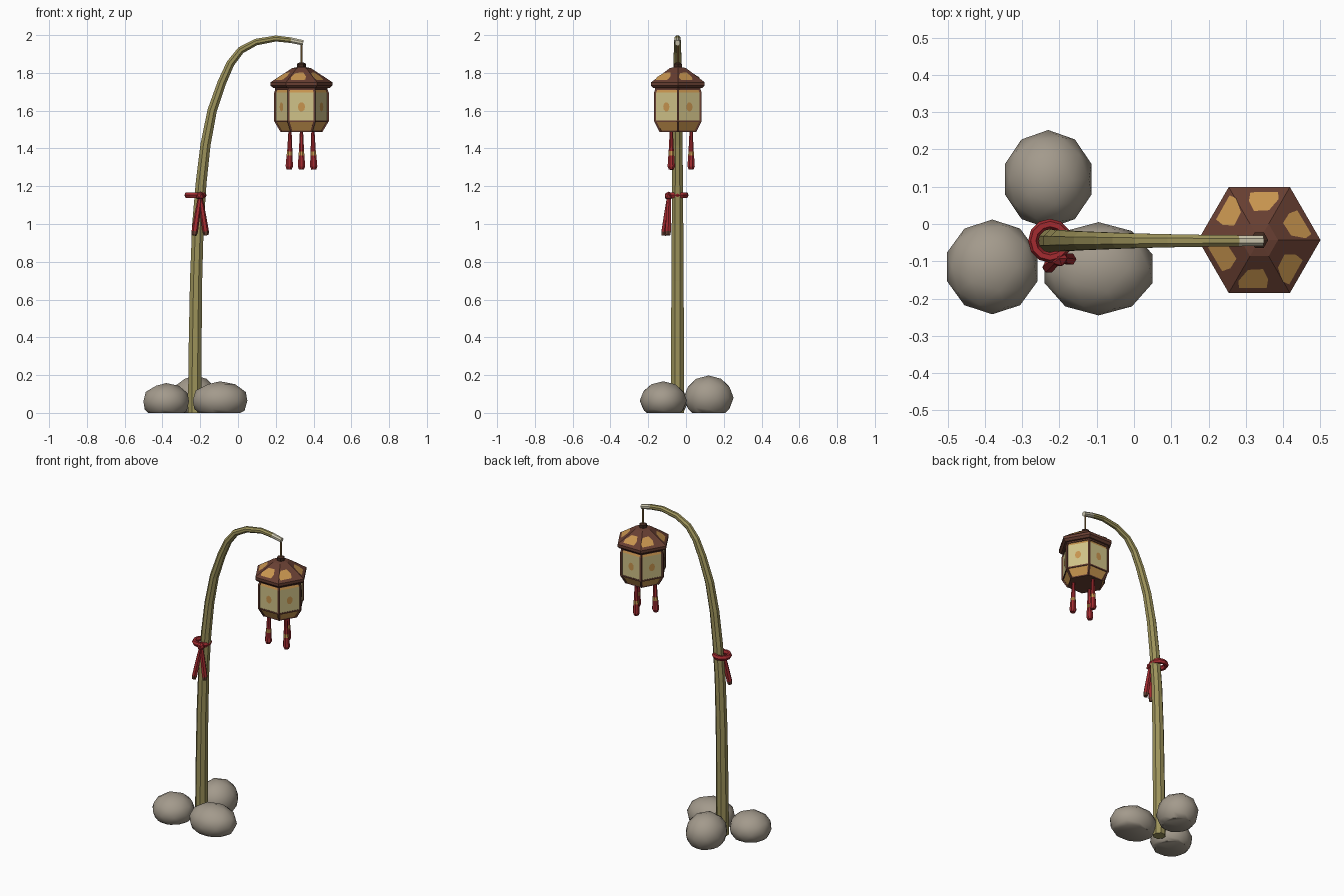
import bpy, bmesh, math
from mathutils import Vector

cube = bpy.data.objects.get("Cube")
if cube:
    bpy.data.objects.remove(cube, do_unlink=True)


def material(name, code):
    rgb = [int(code[i:i + 2], 16) / 255 for i in (0, 2, 4)]
    col = [c / 12.92 if c < .04 else ((c + .055) / 1.055) ** 2.4 for c in rgb] + [1]
    m = bpy.data.materials.new(name)
    m.use_nodes = True
    m.diffuse_color = col
    m.node_tree.nodes["Principled BSDF"].inputs["Base Color"].default_value = col
    return m


BAMBOO = material("bamboo olive", "9C925A")
TIP = material("pale bamboo tip", "CFC9B0")
STONE = material("stone grey", "A39A8C")
WOOD = material("brown wood", "683F32")
DARK = material("dark wood", "40291F")
GOLD = material("worn gold", "C8954F")
PAPER = material("cream paper", "D0C288")
RED = material("red cloth", "A32B30")
CORD = material("tan cord", "9A7843")


def finish(name, bm, mats, smooth=False):
    bmesh.ops.recalc_face_normals(bm, faces=bm.faces[:])
    me = bpy.data.meshes.new(name)
    bm.to_mesh(me)
    bm.free()
    for m in mats:
        me.materials.append(m)
    ob = bpy.data.objects.new(name, me)
    bpy.context.collection.objects.link(ob)
    if smooth:
        bpy.ops.object.select_all(action='DESELECT')
        ob.select_set(True)
        bpy.context.view_layer.objects.active = ob
        bpy.ops.object.shade_smooth_by_angle(angle=math.radians(40))
    return ob


def skin(bm, rings, index=lambda i: 0, cap_index=(0, 0)):
    """Join rings of points into a capped tube; index(i) colours segment i."""
    vs = [[bm.verts.new(p) for p in r] for r in rings]
    n = len(vs[0])
    for i in range(len(vs) - 1):
        for k in range(n):
            f = bm.faces.new((vs[i][k], vs[i][(k + 1) % n],
                              vs[i + 1][(k + 1) % n], vs[i + 1][k]))
            f.material_index = index(i)
    for ring, mi in ((vs[0], cap_index[0]), (vs[-1], cap_index[1])):
        bm.faces.new(ring).material_index = mi


def tube(name, path, radii, mats, sides=8, index=lambda i: 0, cap_index=(0, 0)):
    pts = [Vector(p) for p in path]
    rings = []
    for i, p in enumerate(pts):
        d = (pts[min(i + 1, len(pts) - 1)] - pts[max(i - 1, 0)]).normalized()
        side = Vector((0, 1, 0))
        side = (side - d * side.dot(d)).normalized()
        other = side.cross(d)
        angles = [math.tau * (k + .5) / sides for k in range(sides)]
        rings.append([p + (side * math.cos(a) + other * math.sin(a)) * radii[i]
                      for a in angles])
    bm = bmesh.new()
    skin(bm, rings, index, cap_index)
    return finish(name, bm, mats)


CX, CY = .336, -.043


def hex_loft(name, profile, mats, index=lambda i: 0, cap_index=(0, 0)):
    """Six-sided stack of (radius, height) rings on the lantern axis."""
    rings = [[(CX + r * math.cos(math.pi * k / 3), CY + r * math.sin(math.pi * k / 3), z)
              for k in range(6)] for r, z in profile]
    bm = bmesh.new()
    skin(bm, rings, index, cap_index)
    return finish(name, bm, mats)


def face_plates(name, outline, mat, shift=0):
    """One plate per lantern side; outline is (outward, sideways, height)."""
    bm = bmesh.new()
    for k in range(6):
        a = math.radians(30 + 60 * k)
        n, t = Vector((math.cos(a), math.sin(a), 0)), Vector((-math.sin(a), math.cos(a), 0))
        s = shift * math.sin(k * 2.3)
        bm.faces.new([bm.verts.new(Vector((CX, CY, z)) + n * o + t * (w + s))
                      for o, w, z in outline])
    return finish(name, bm, [mat])


# Curved pole with pale tip
pole = [(-.23, 0), (-.227, .35), (-.222, .7), (-.212, 1), (-.195, 1.22), (-.172, 1.42),
        (-.137, 1.6), (-.085, 1.75), (-.04, 1.85), (.015, 1.92), (.095, 1.963),
        (.2, 1.982), (.28, 1.973), (.345, 1.959)]
pole_r = [.038, .037, .035, .033, .031, .029, .027, .025, .023, .021, .019, .017, .016, .015]
tube("pole", [(x, -.045, z) for x, z in pole], pole_r, [BAMBOO, TIP],
     index=lambda i: int(i > 11), cap_index=(0, 1))

# Base rocks, flattened where they meet the ground
rocks = {"rock_right": (-.38, -.115, .06, .127, .127, .098),
         "rock_left": (-.095, -.12, .065, .152, .125, .102),
         "rock_back": (-.23, .12, .08, .122, .132, .118)}
for name, (x, y, z, rx, ry, rz) in rocks.items():
    bm = bmesh.new()
    bmesh.ops.create_icosphere(bm, subdivisions=2, radius=1)
    for v in bm.verts:
        v.co = (x + v.co.x * rx, y + v.co.y * ry, z + v.co.z * rz)
    cut = bmesh.ops.bisect_plane(bm, geom=bm.verts[:] + bm.edges[:] + bm.faces[:],
                                 plane_co=(0, 0, 0), plane_no=(0, 0, -1), clear_outer=True)
    rim = [e for e in cut["geom_cut"] if isinstance(e, bmesh.types.BMEdge)]
    bmesh.ops.contextual_create(bm, geom=rim)
    finish(name, bm, [STONE], smooth=True)

# Lantern paper body
body = [(.106, 1.49), (.139, 1.545), (.139, 1.695), (.125, 1.73)]
hex_loft("lantern_body", body, [PAPER, GOLD, DARK],
         index=lambda i: int(i != 1), cap_index=(2, 2))

# Lantern frame posts and rails
for k in range(6):
    a = math.pi * k / 3
    path = [(CX + r * math.cos(a), CY + r * math.sin(a), z) for r, z in body]
    tube("lantern_post", path, [.008] * 4, [WOOD], sides=4)
for r, z in ((.109, 1.487), (.142, 1.54), (.139, 1.71)):
    hex_loft("lantern_rail", [(r, z), (r, z + .009)], [WOOD])

# Painted ovals on the panels
face_plates("panel_oval", [(.1225, .019 * math.cos(math.tau * i / 10),
                            1.62 + .025 * math.sin(math.tau * i / 10))
                           for i in range(10)], GOLD)

# Roof, finial and hanging cord
hex_loft("lantern_roof", [(.15, 1.72), (.164, 1.733), (.164, 1.75), (.155, 1.756),
                          (.05, 1.825), (.026, 1.83)], [WOOD])
hex_loft("roof_finial", [(.024, 1.82), (.024, 1.848), (.012, 1.855)], [DARK])
tube("hanging_cord", [(CX, CY, 1.85), (CX, CY, 1.955)], [.006, .006], [CORD], sides=6)

# Worn gold patches on the roof slopes
patch = [(.08, -.032), (.078, .008), (.105, .022), (.128, .018), (.129, -.056), (.11, -.058)]
face_plates("roof_patch", [(n, t, 1.759 + (.155 - n / .866) * .657) for n, t in patch],
            GOLD, shift=.008)

# Three tassels with gold bands
for k in range(3):
    a = math.radians(90 + 120 * k)
    x, y = CX + .07 * math.cos(a), CY + .07 * math.sin(a)
    lean = .006 * math.cos(a)
    heights = [1.495, 1.385, 1.362, 1.305, 1.288]
    tube("tassel", [(x + lean * i / 4, y, z) for i, z in enumerate(heights)],
         [.009, .015, .017, .021, .014], [RED, GOLD], index=lambda i: int(i == 1))

# Ribbon ring around the pole
bm = bmesh.new()
ring = []
for i in range(12):
    a = math.tau * i / 12
    ring.append([bm.verts.new((-.233 + (.045 + .014 * math.cos(b)) * math.cos(a) + .008,
                               -.045 + (.045 + .014 * math.cos(b)) * math.sin(a),
                               1.153 + .017 * math.sin(b)))
                 for b in [math.tau * j / 6 for j in range(6)]])
for i in range(12):
    for j in range(6):
        m, n = (i + 1) % 12, (j + 1) % 6
        bm.faces.new((ring[i][j], ring[m][j], ring[m][n], ring[i][n]))
finish("ribbon_ring", bm, [RED])

# Ribbon knot and tails
bm = bmesh.new()
bmesh.ops.create_icosphere(bm, subdivisions=1, radius=.024)
bmesh.ops.translate(bm, verts=bm.verts, vec=(-.2, -.092, 1.148))
finish("ribbon_knot", bm, [RED])
for x, y in ((-.232, -.118), (-.168, -.095)):
    ends = [Vector((-.2, -.09, 1.15)), Vector((x, y, .94))]
    tube("ribbon_tail", [ends[0].lerp(ends[1], f) for f in (0, .5, .9, 1)],
         [.011, .015, .017, .013], [RED, WOOD], sides=6,
         index=lambda i: int(i == 2), cap_index=(0, 1))
